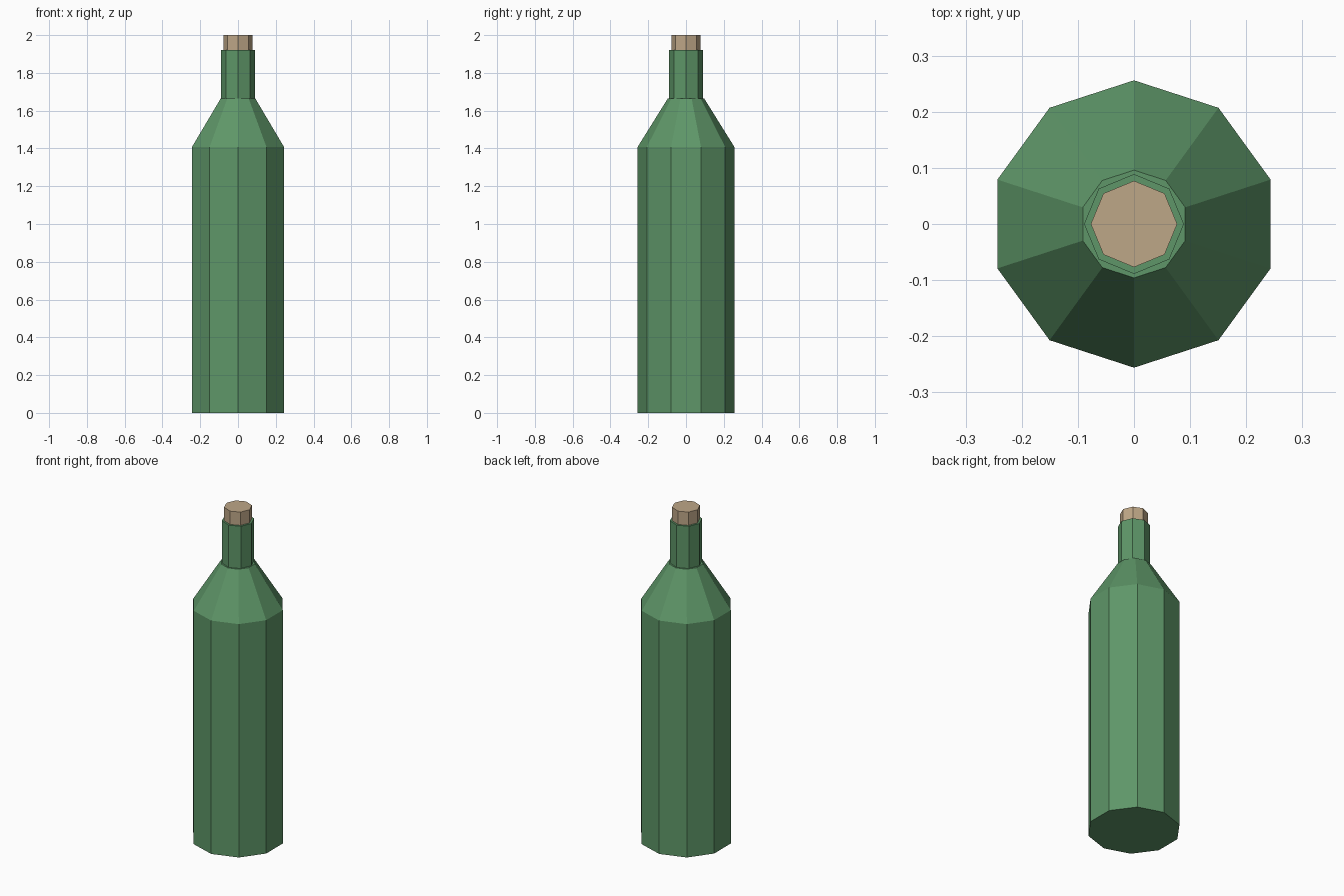
import bpy, bmesh, math

if "Cube" in bpy.data.objects:
    bpy.data.objects.remove(bpy.data.objects["Cube"])


def material(name, color):
    m = bpy.data.materials.new(name)
    m.diffuse_color = (*color, 1.0)
    m.use_nodes = True
    m.node_tree.nodes["Principled BSDF"].inputs["Base Color"].default_value = m.diffuse_color
    return m


def lathe(name, profile, sides, mat):
    """Closed, flat-faced solid of revolution from (radius, z) points, with a corner on +y."""
    bm = bmesh.new()
    rings = []
    for r, z in profile:
        angles = [2 * math.pi * i / sides + math.pi / 2 for i in range(sides)]
        rings.append([bm.verts.new((r * math.cos(a), r * math.sin(a), z)) for a in angles])
    for low, high in zip(rings, rings[1:]):
        for i in range(sides):
            j = (i + 1) % sides
            bm.faces.new((low[i], low[j], high[j], high[i]))
    bm.faces.new(rings[0][::-1])
    bm.faces.new(rings[-1])
    mesh = bpy.data.meshes.new(name)
    bm.to_mesh(mesh)
    bm.free()
    mesh.materials.append(mat)
    obj = bpy.data.objects.new(name, mesh)
    bpy.context.collection.objects.link(obj)
    return obj


glass = material("green_glass", (0.112, 0.305, 0.138))
cork = material("cork_tan", (0.515, 0.385, 0.242))

# Ten-sided body with sloping shoulder
lathe("bottle_body", [(0.256, 0.0), (0.256, 1.408), (0.096, 1.665)], 10, glass)
# Eight-sided neck
lathe("bottle_neck", [(0.089, 1.66), (0.089, 1.92)], 8, glass)
# Cork stopper
lathe("cork_stopper", [(0.077, 1.90), (0.077, 2.0)], 8, cork)
